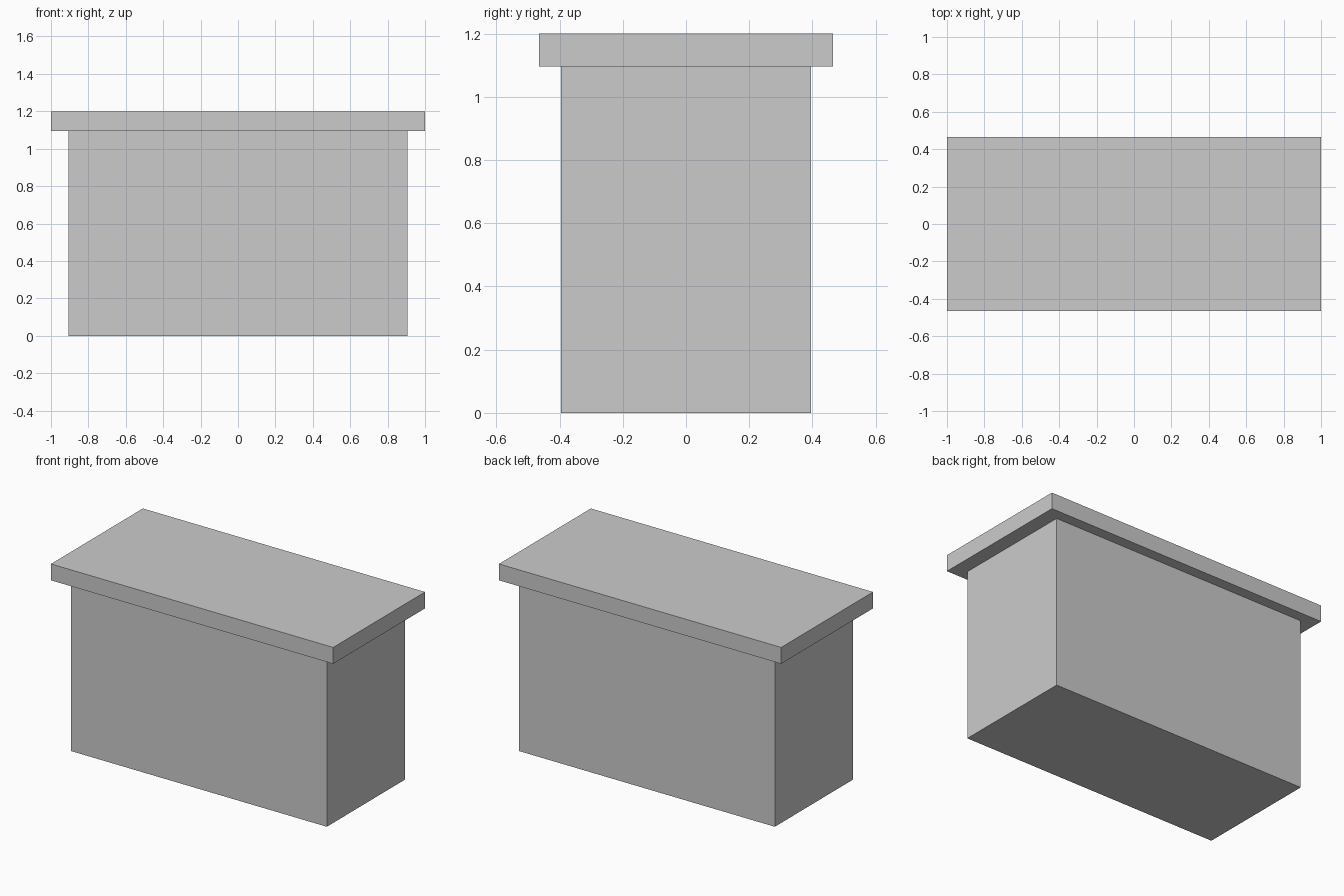
import bpy

if "Cube" in bpy.data.objects:
    bpy.data.objects.remove(bpy.data.objects["Cube"])


def box(name, size_x, size_y, z_min, z_max):
    """Axis-aligned box centred on x and y, spanning z_min to z_max."""
    bpy.ops.mesh.primitive_cube_add(size=1, location=(0, 0, (z_min + z_max) / 2))
    obj = bpy.context.object
    obj.name = name
    obj.scale = (size_x, size_y, z_max - z_min)
    bpy.ops.object.transform_apply(location=False, rotation=False, scale=True)
    return obj


# Solid counter body
box("counter_body", 1.814, 0.792, 0.0, 1.095)

# Overhanging worktop slab
box("countertop", 2.0, 0.93, 1.095, 1.2)
